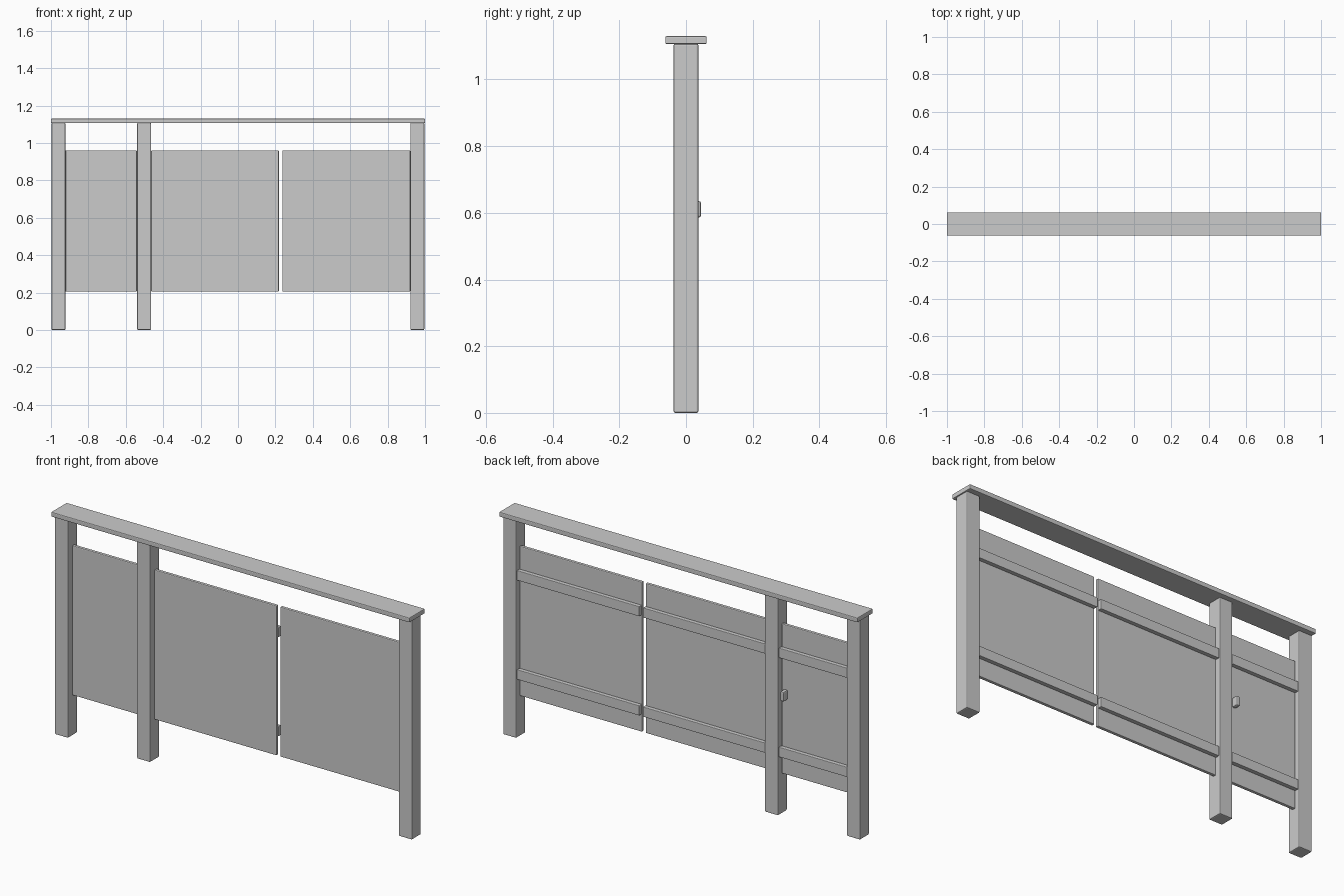
import bpy, bmesh

if "Cube" in bpy.data.objects:
    bpy.data.objects.remove(bpy.data.objects["Cube"])


def box(name, x, y, z, bevel):
    """Bevelled box spanning the given (min, max) ranges."""
    bm = bmesh.new()
    bmesh.ops.create_cube(bm, size=1)
    for v in bm.verts:
        v.co = [(r[0] + r[1]) / 2 + c * (r[1] - r[0]) for c, r in zip(v.co, (x, y, z))]
    me = bpy.data.meshes.new(name)
    bm.to_mesh(me)
    bm.free()
    ob = bpy.data.objects.new(name, me)
    bpy.context.collection.objects.link(ob)
    mod = ob.modifiers.new("soft_edges", 'BEVEL')
    mod.width = bevel
    mod.segments = 2
    return ob


# Handrail cap
box("handrail_cap", (-1, 1), (-0.062, 0.062), (1.106, 1.13), 0.004)

# Three posts
for label, cx in (("left", -0.96), ("middle", -0.502), ("right", 0.959)):
    box(label + "_post", (cx - 0.037, cx + 0.037), (-0.037, 0.037), (0, 1.107), 0.005)

# Boards, each with two battens on the back
bays = (("gate", -0.922, -0.541), ("centre", -0.464, 0.218), ("right", 0.238, 0.921))
for label, x0, x1 in bays:
    box(label + "_panel", (x0, x1), (-0.005, 0.012), (0.205, 0.96), 0.004)
    for level, z0 in (("lower", 0.295), ("upper", 0.795)):
        box(f"{label}_{level}_batten", (x0, x1), (0.011, 0.033), (z0, z0 + 0.05), 0.003)

# Latch on the back of the narrow gate
box("gate_latch", (-0.577, -0.556), (0.011, 0.045), (0.586, 0.635), 0.006)
